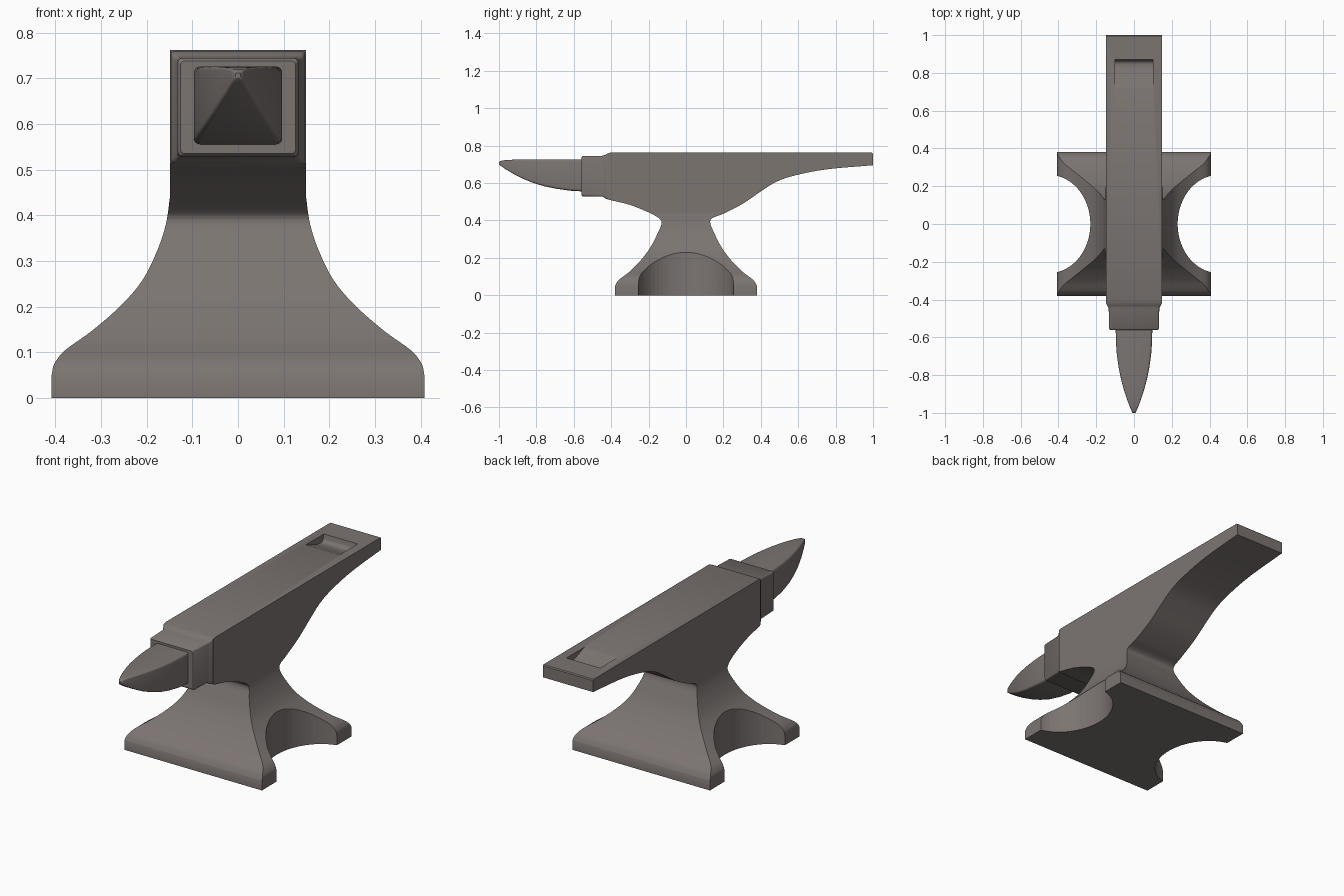
import bpy, bmesh, math
from mathutils import Vector

if "Cube" in bpy.data.objects:
    bpy.data.objects.remove(bpy.data.objects["Cube"])

steel = bpy.data.materials.new("dark_warm_grey_steel")
steel.diffuse_color = (0.2, 0.176, 0.167, 1)
steel.use_nodes = True
steel.node_tree.nodes["Principled BSDF"].inputs["Base Color"].default_value = steel.diffuse_color


def smooth(points, steps=5):
    """Catmull-Rom curve through 2D points."""
    p = [Vector(q) for q in points]
    p = [2 * p[0] - p[1]] + p + [2 * p[-1] - p[-2]]
    out = []
    for i in range(1, len(p) - 2):
        a, b, c, d = p[i - 1:i + 3]
        for s in range(steps):
            t = s / steps
            out.append(0.5 * (2 * b + (c - a) * t + (2 * a - 5 * b + 4 * c - d) * t * t
                              + (3 * b - a - 3 * c + d) * t ** 3))
    return [tuple(v) for v in out] + [tuple(p[-2])]


def loft(name, rings):
    """Skin closed rings of equal length and cap both ends."""
    bm = bmesh.new()
    rows = [[bm.verts.new(v) for v in r] for r in rings]
    n = len(rows[0])
    for a, b in zip(rows, rows[1:]):
        for i in range(n):
            j = (i + 1) % n
            bm.faces.new((a[i], a[j], b[j], b[i]))
    bm.faces.new(rows[0])
    bm.faces.new(rows[-1])
    bmesh.ops.recalc_face_normals(bm, faces=bm.faces)
    me = bpy.data.meshes.new(name)
    bm.to_mesh(me)
    bm.free()
    me.materials.append(steel)
    ob = bpy.data.objects.new(name, me)
    bpy.context.collection.objects.link(ob)
    return ob


def finish(ob, angle=32):
    bpy.ops.object.select_all(action='DESELECT')
    ob.select_set(True)
    bpy.context.view_layer.objects.active = ob
    for m in list(ob.modifiers):
        bpy.ops.object.modifier_apply(modifier=m.name)
    bpy.ops.object.shade_smooth_by_angle(angle=math.radians(angle))


def cut(ob, tool, op):
    m = ob.modifiers.new(op, 'BOOLEAN')
    m.operation, m.solver, m.object = op, 'EXACT', tool
    finish(ob)
    bpy.data.objects.remove(tool)


# Body: side profile swept across the width
foot = [(0.38, 0.05), (0.358, 0.083), (0.3, 0.128), (0.235, 0.195), (0.185, 0.265),
        (0.15, 0.335), (0.13, 0.385)]
heel = smooth(foot + [(0.14, 0.412), (0.2, 0.436), (0.3, 0.487), (0.4, 0.555), (0.48, 0.605),
                      (0.58, 0.64), (0.75, 0.673), (1, 0.695)])
front = smooth([(-y, z) for y, z in foot] + [(-0.145, 0.412), (-0.2, 0.443), (-0.3, 0.483),
                                            (-0.41, 0.51)])
side = ([(0.38, 0)] + heel + [(1, 0.757), (0.995, 0.762), (-0.405, 0.762), (-0.42, 0.757)]
        + [(-0.42, 0.515)] + front[::-1] + [(-0.38, 0)])
body = loft("anvil_body", [[(x, y, z) for y, z in side] for x in (-0.6, 0.6)])

# Trim the body with the flared front profile
flare = smooth([(0.408, 0.05), (0.402, 0.075), (0.378, 0.105), (0.32, 0.147), (0.257, 0.202),
                (0.21, 0.257), (0.178, 0.32), (0.158, 0.38), (0.149, 0.44)])
half = [(0.408, -0.1)] + flare + [(0.149, 1.0)]
outline = half + [(-x, z) for x, z in half[::-1]]
cut(body, loft("flare_cutter", [[(x, y, z) for x, z in outline] for y in (-1.3, 1.3)]),
    'INTERSECT')

# Scallops in both sides of the base
for s in (-1, 1):
    oval = [(s * 0.45 + 0.219 * math.cos(a), 0.26 * math.sin(a))
            for a in [math.tau * i / 64 for i in range(64)]]
    cut(body, loft("scallop_cutter", [[(x, y, z) for x, y in oval] for z in (-0.1, 0.4)]),
        'DIFFERENCE')

# Curved hollow in the tail
dip = smooth([(0.70, 0.768), (0.75, 0.75), (0.80, 0.732), (0.84, 0.724), (0.862, 0.732),
              (0.872, 0.768)], 4)
cut(body, loft("hollow_cutter", [[(x, y, z) for y, z in dip] for x in (-0.1, 0.1)]),
    'DIFFERENCE')


def box_ring(y, w, z0, z1, r, k=4):
    """Rounded rectangle ring facing along y."""
    ring = []
    for cx, cz, a0 in ((w - r, z1 - r, 0), (r - w, z1 - r, 90), (r - w, z0 + r, 180),
                       (w - r, z0 + r, 270)):
        for i in range(k + 1):
            a = math.radians(a0 + 90 * i / k)
            ring.append((cx + r * math.cos(a), y, cz + r * math.sin(a)))
    return ring


# Stepped neck block
neck = loft("neck_block", [box_ring(*s) for s in (
    (-0.40, 0.146, 0.512, 0.76, 0.006), (-0.42, 0.147, 0.513, 0.759, 0.008),
    (-0.432, 0.142, 0.518, 0.751, 0.01), (-0.445, 0.134, 0.527, 0.746, 0.01),
    (-0.553, 0.132, 0.529, 0.744, 0.01), (-0.56, 0.126, 0.535, 0.738, 0.01))])
finish(neck, 40)

# Horn tapering to a high tip, with four soft ridges
horn = loft("horn", [box_ring(*s) for s in (
    (-0.55, 0.097, 0.555, 0.726, 0.014), (-0.62, 0.096, 0.559, 0.726, 0.013),
    (-0.69, 0.091, 0.569, 0.726, 0.012), (-0.76, 0.081, 0.583, 0.726, 0.011),
    (-0.82, 0.069, 0.602, 0.726, 0.010), (-0.87, 0.056, 0.622, 0.726, 0.009),
    (-0.92, 0.040, 0.647, 0.725, 0.008), (-0.96, 0.025, 0.671, 0.723, 0.006),
    (-0.985, 0.015, 0.688, 0.72, 0.005), (-0.996, 0.010, 0.696, 0.716, 0.004),
    (-1.0, 0.006, 0.701, 0.712, 0.003))])
finish(horn, 35)
